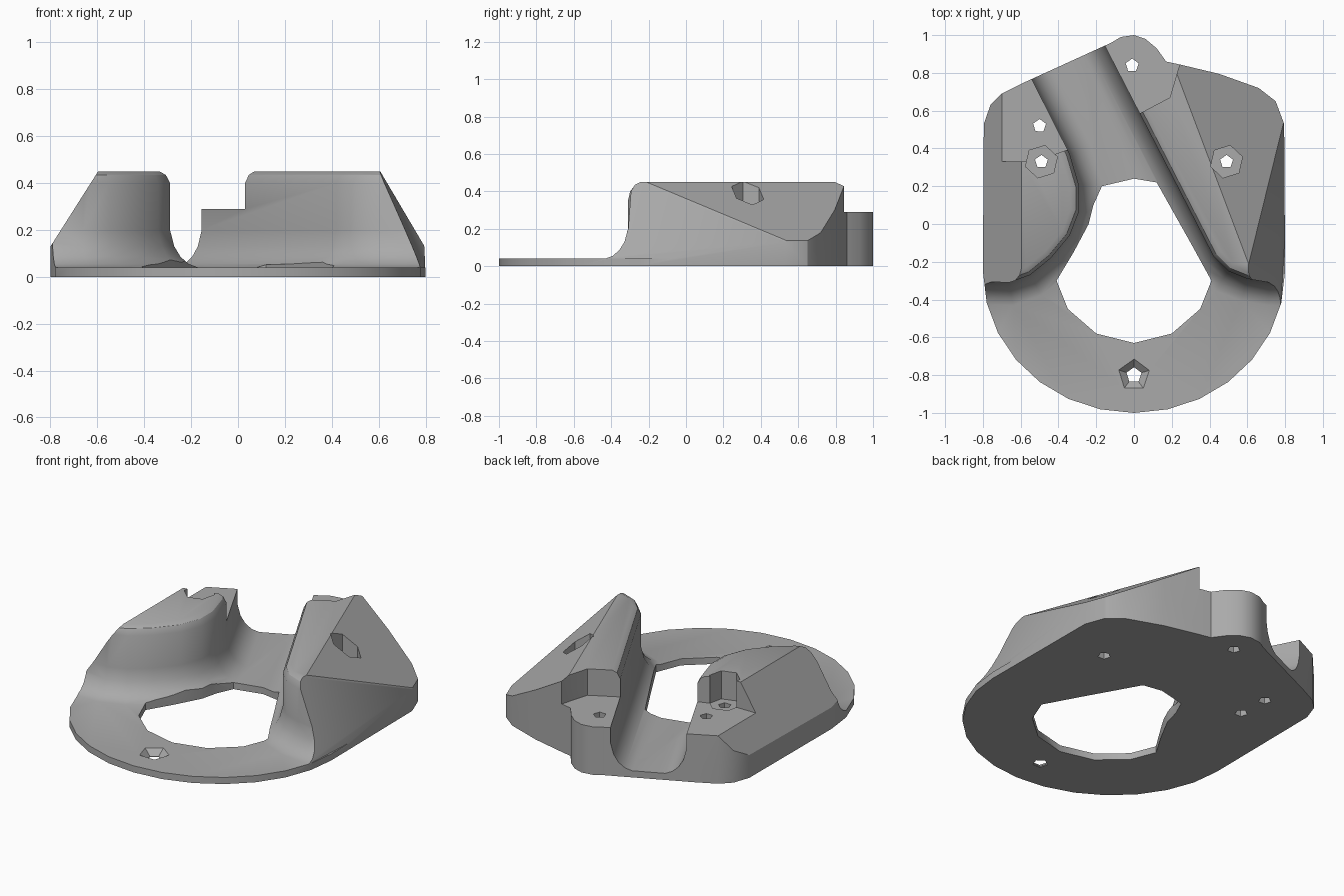
import bpy, bmesh, math
from mathutils import Vector

cube = bpy.data.objects.get("Cube")
if cube:
    bpy.data.objects.remove(cube, do_unlink=True)

grey = bpy.data.materials.new("plain grey")
grey.use_nodes = True
GREY = (0.4, 0.4, 0.4, 1)
grey.diffuse_color = GREY
grey.node_tree.nodes["Principled BSDF"].inputs["Base Color"].default_value = GREY


def to_object(bm, name):
    bmesh.ops.recalc_face_normals(bm, faces=bm.faces)
    mesh = bpy.data.meshes.new(name)
    bm.to_mesh(mesh)
    bm.free()
    mesh.materials.append(grey)
    ob = bpy.data.objects.new(name, mesh)
    bpy.context.collection.objects.link(ob)
    return ob


def loft(name, rings, planes=()):
    """Closed solid through rings of equal length, trimmed above each plane."""
    bm = bmesh.new()
    loops = [[bm.verts.new(p) for p in ring] for ring in rings]
    n = len(loops[0])
    for a, b in zip(loops, loops[1:]):
        for i in range(n):
            j = (i + 1) % n
            bm.faces.new((a[i], a[j], b[j], b[i]))
    bm.faces.new(loops[0][::-1])
    bm.faces.new(loops[-1])
    for a, b, c in planes:
        a, b, c = Vector(a), Vector(b), Vector(c)
        normal = (b - a).cross(c - a).normalized()
        if normal.z < 0:
            normal.negate()
        bmesh.ops.bisect_plane(bm, geom=bm.verts[:] + bm.edges[:] + bm.faces[:],
                               plane_co=a, plane_no=normal, clear_outer=True)
        rim = [e for e in bm.edges if e.is_boundary]
        bmesh.ops.holes_fill(bm, edges=rim, sides=0)
    return to_object(bm, name)


def prism(name, outline, low, high):
    return loft(name, [[(x, y, z) for x, y in outline] for z in (low, high)])


def offset(outline, d):
    """Mitred outward offset of a counter-clockwise outline."""
    result = []
    for i, p in enumerate(outline):
        p, before, after = Vector(p), Vector(outline[i - 1]), Vector(outline[(i + 1) % len(outline)])
        e, f = (p - before).normalized(), (after - p).normalized()
        n, m = Vector((e.y, -e.x)), Vector((f.y, -f.x))
        result.append(p + (n + m) * d / (1 + n.dot(m)))
    return result


def block(name, outline, planes):
    # concave fillet at the foot, steep wall, chamfered top
    profile = [(-.05, .12), (.04, .12), (.055, .08), (.085, .045),
               (.13, .018), (.2, 0), (.4, 0), (.435, -.018), (.45, -.045)]
    return loft(name, [[(x, y, z) for x, y in offset(outline, d)] for z, d in profile], planes)


def ngon(cx, cy, r, sides, turn=0.3):
    return [(cx + r * math.cos(turn + math.tau * i / sides),
             cy + r * math.sin(turn + math.tau * i / sides)) for i in range(sides)]


def combine(base, other, operation):
    mod = base.modifiers.new(operation, 'BOOLEAN')
    mod.operation, mod.solver, mod.object = operation, 'EXACT', other
    bpy.context.view_layer.objects.active = base
    bpy.ops.object.modifier_apply(modifier=mod.name)
    bpy.data.objects.remove(other, do_unlink=True)


# Base slab, larger than needed; the outline trims it
body = prism("mount_body", [(-1.2, -1.2), (1.2, -1.2), (1.2, 1.2), (-1.2, 1.2)], -.1, .04)

# Left-hand block with a rounded nose and one straight outer slope
nose = [(-.95, -.3), (-.66, -.31), (-.55, -.27), (-.44, -.18), (-.34, -.06), (-.29, .07),
        (-.29, .2), (-.34, .37), (-.71, 1.1), (-.95, 1.1)]
combine(body, block("round_block", nose, [((-.6, 0, .445), (-.6, 1, .445), (-.8, 0, .13))]), 'UNION')

# Right-hand block with a diagonal inner wall and two outer facets
wedge = [(-.22, 1.07), (.42, -.17), (.5, -.25), (.6, -.29), (.72, -.31), (.95, -.32), (.95, 1.1)]
apex, back, corner, front = (.61, -.2, .445), (.24, .84, .43), (.79, .53, .14), (.79, -.3, .03)
combine(body, block("wedge_block", wedge, [(apex, back, corner), (apex, corner, front)]), 'UNION')

# Outer outline: rounded front, chamfered rear corners, rounded rear lug
outline = [(.8 * math.cos(a), -.25 + .75 * math.sin(a))
           for a in (math.pi + math.pi * i / 14 for i in range(15))]
outline += [(.795, .53), (.75, .65), (.66, .72), (.45, .795), (.24, .845), (.17, .86), (.12, .93),
            (.06, .98), (0, 1), (-.07, .99), (-.12, .96), (-.58, .75), (-.7, .69), (-.76, .63), (-.795, .53)]
combine(body, prism("outline_trim", outline, 0, .7), 'INTERSECT')

# Central opening
opening = [(0, -.63), (.2, -.58), (.35, -.45), (.41, -.3), (.3, -.1), (.12, .22), (0, .24),
           (-.17, .2), (-.215, .1), (-.24, 0), (-.32, -.15), (-.41, -.3), (-.35, -.45), (-.2, -.58)]
combine(body, prism("opening_cut", opening, -.2, .7), 'DIFFERENCE')

# Screw platforms cut into the back of both blocks
lug = [(-.3, .9), (-.05, .55), (.02, .58), (.19, .67), (.24, .84), (.27, 1.1), (-.3, 1.1)]
shelf = [(-.7, .33), (-.42, .33), (-.42, .37), (-.3, .41), (-.3, 1), (-.7, 1)]
for outline in (lug, shelf):
    combine(body, prism("platform_cut", outline, .29, .7), 'DIFFERENCE')

# Nut pockets, screw holes and the countersunk front hole
for side in (-1, 1):
    combine(body, prism("nut_pocket", ngon(side * .49, .33, .088, 6), .28, .7), 'DIFFERENCE')
for x, y in ((-.49, .33), (.49, .33), (-.5, .52), (-.01, .84)):
    combine(body, prism("screw_hole", ngon(x, y, .036, 5), -.2, .7), 'DIFFERENCE')
sink = [[(x, y, z) for x, y in ngon(0, -.8, r, 5)]
        for z, r in ((-.1, .042), (.005, .042), (.04, .085), (.1, .085))]
combine(body, loft("countersink", sink), 'DIFFERENCE')

# Smooth shading with sharp edges kept
bpy.ops.object.select_all(action='DESELECT')
body.select_set(True)
bpy.context.view_layer.objects.active = body
bpy.ops.object.shade_smooth_by_angle(angle=math.radians(30))
